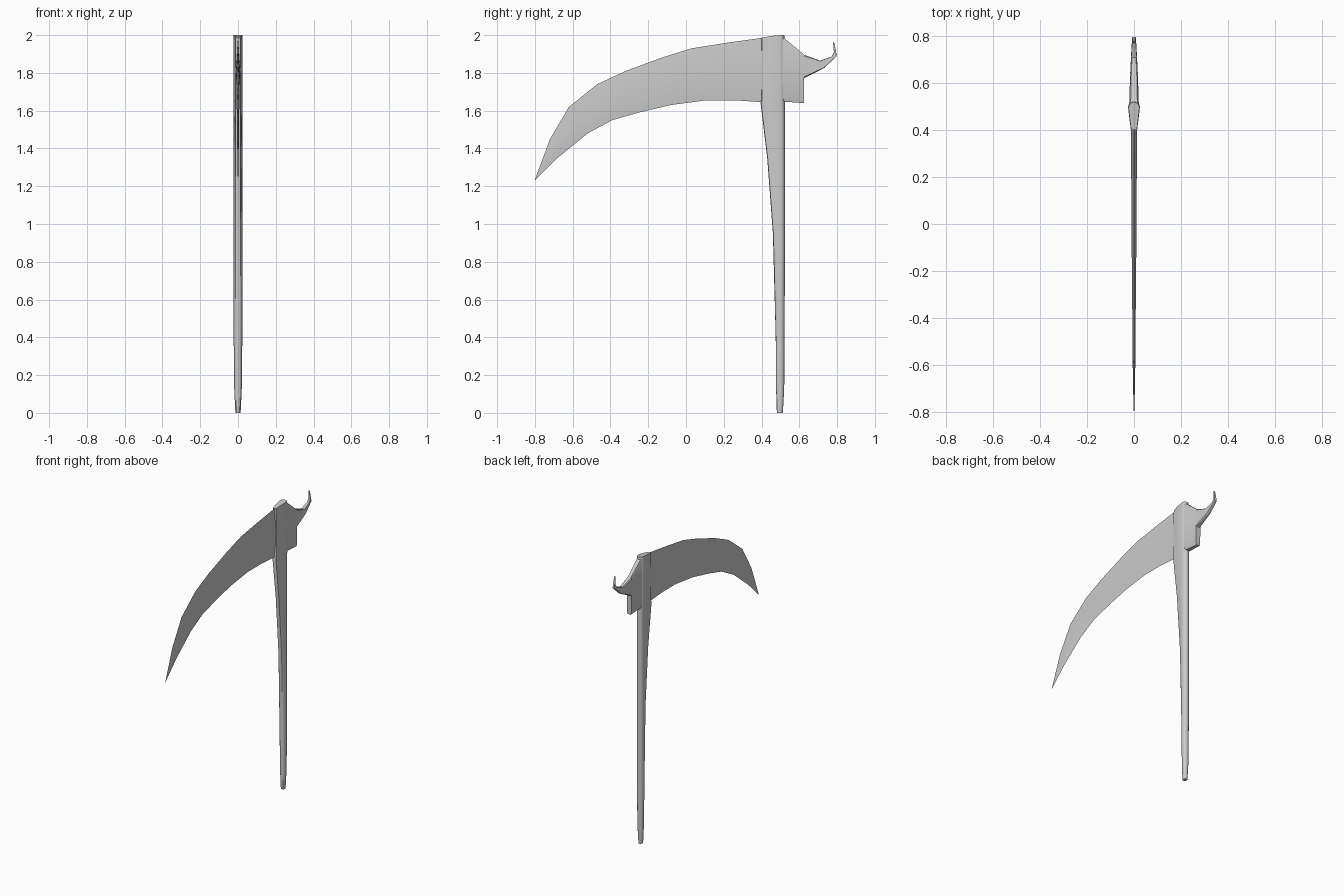
import bpy, bmesh, math

def loft(name, rings):
    """Skin a list of equal-length closed rings and cap both ends."""
    bm = bmesh.new()
    loops = [[bm.verts.new(p) for p in ring] for ring in rings]
    n = len(rings[0])
    for a, b in zip(loops, loops[1:]):
        for i in range(n):
            j = (i + 1) % n
            bm.faces.new((a[i], a[j], b[j], b[i]))
    bm.faces.new(loops[0][::-1])
    bm.faces.new(loops[-1])
    bmesh.ops.remove_doubles(bm, verts=bm.verts, dist=0.0002)
    bmesh.ops.recalc_face_normals(bm, faces=bm.faces)
    mesh = bpy.data.meshes.new(name)
    bm.to_mesh(mesh)
    bm.free()
    ob = bpy.data.objects.new(name, mesh)
    bpy.context.collection.objects.link(ob)
    bpy.ops.object.select_all(action='DESELECT')
    ob.select_set(True)
    bpy.context.view_layer.objects.active = ob
    bpy.ops.object.shade_smooth_by_angle(angle=math.radians(35))
    return ob

def plate_rings(stations, section):
    """Each station: upper edge y,z, lower edge y,z, half width.
    Section: (across, fraction from upper to lower edge)."""
    return [[(s * w, yu + (yl - yu) * t, zu + (zl - zu) * t) for s, t in section]
            for yu, zu, yl, zl, w in stations]

# shaft and socket: round at the back, drawn out to a narrow front
def shaft_ring(z, front, back, w, nose):
    r = w
    cy = back - r
    pts = [(r * math.cos(a), cy + r * math.sin(a))
           for a in (math.pi * k / 6 for k in range(7))]
    pts += [(-(w + nose) / 2, (cy + front) / 2 - 0.2 * r), (-nose, front + 0.2 * nose), (0, front),
            (nose, front + 0.2 * nose), ((w + nose) / 2, (cy + front) / 2 - 0.2 * r)]
    return [(x, y, z - max(0, 0.47 - y) * 0.21 if z > 1.99 else z) for x, y in pts]

shaft = [(0, 0.482, 0.512, 0.013, 0.008), (0.02, 0.48, 0.514, 0.015, 0.009),
         (0.13, 0.477, 0.52, 0.02, 0.011), (0.4, 0.475, 0.522, 0.023, 0.012),
         (0.95, 0.46, 0.524, 0.024, 0.012), (1.35, 0.43, 0.524, 0.024, 0.012),
         (1.64, 0.395, 0.524, 0.024, 0.013), (1.66, 0.40, 0.524, 0.025, 0.013),
         (1.97, 0.40, 0.522, 0.025, 0.013), (2.0, 0.40, 0.52, 0.023, 0.012)]
loft("shaft", [shaft_ring(*s) for s in shaft])

# curved blade, thickest along the middle
blade = [(0.45, 1.99, 0.45, 1.645, 0.013), (0.40, 1.985, 0.40, 1.645, 0.013),
         (0.22, 1.96, 0.26, 1.655, 0.012), (0.03, 1.93, 0.11, 1.655, 0.011),
         (-0.13, 1.88, -0.08, 1.63, 0.010), (-0.32, 1.81, -0.25, 1.59, 0.008),
         (-0.47, 1.74, -0.39, 1.55, 0.007), (-0.62, 1.62, -0.52, 1.48, 0.006),
         (-0.72, 1.45, -0.68, 1.35, 0.004), (-0.80, 1.235, -0.799, 1.233, 0.001)]
loft("blade", plate_rings(blade, [(0, 0), (1, 0.5), (0, 1), (-1, 0.5)]))

# back plate stepping up into a small upturned hook
back = [(0.50, 1.99, 0.50, 1.65, 0.021), (0.525, 1.98, 0.525, 1.647, 0.02),
        (0.625, 1.897, 0.625, 1.64, 0.017), (0.626, 1.896, 0.626, 1.772, 0.017),
        (0.71, 1.865, 0.73, 1.825, 0.012), (0.772, 1.887, 0.797, 1.887, 0.008),
        (0.783, 1.91, 0.796, 1.902, 0.007), (0.778, 1.966, 0.786, 1.958, 0.004)]
loft("back_hook", plate_rings(back, [(-0.7, 0), (0.7, 0), (1, 0.06), (1, 0.94),
                                     (0.7, 1), (-0.7, 1), (-1, 0.94), (-1, 0.06)]))
